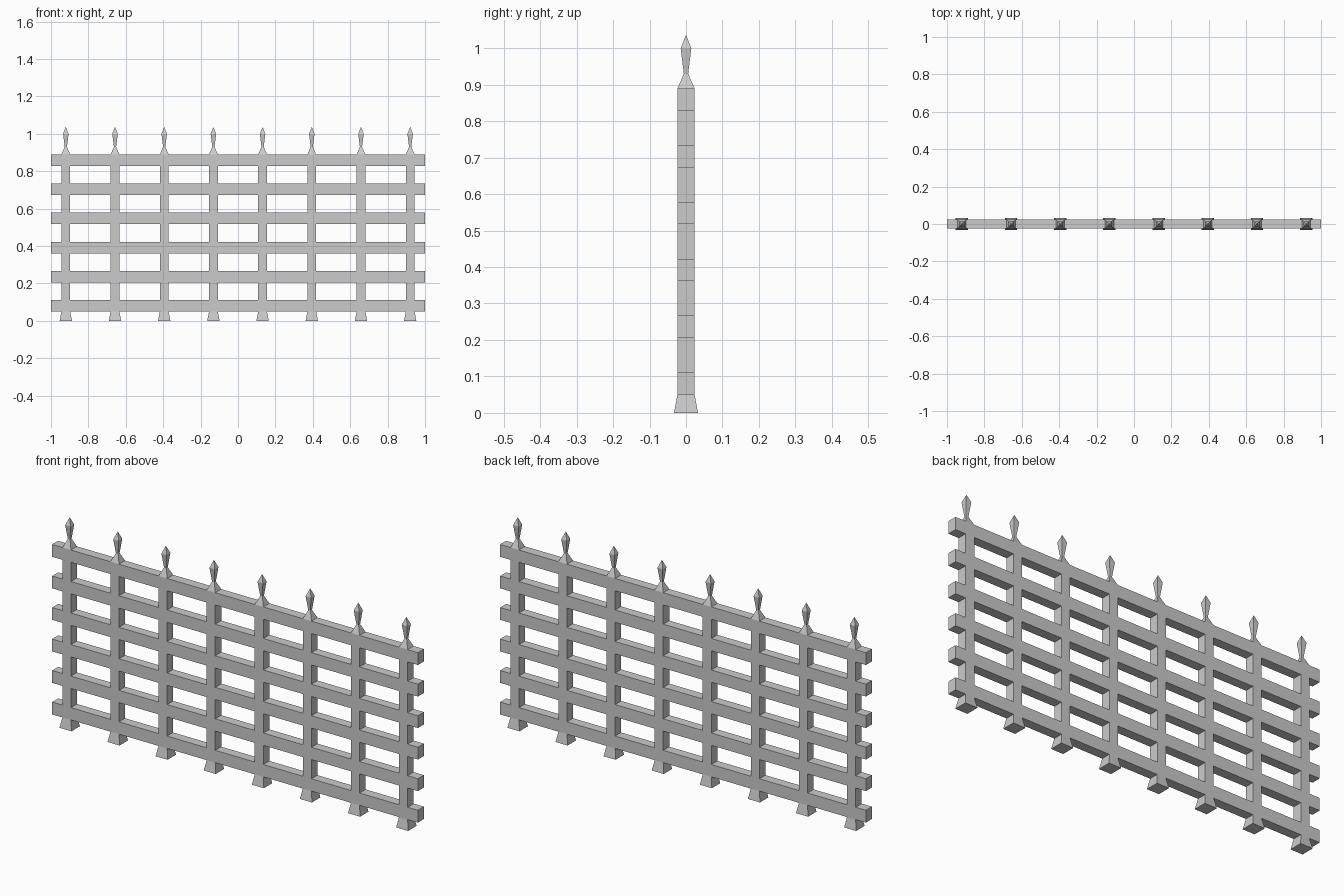
import bpy, bmesh

if "Cube" in bpy.data.objects:
    bpy.data.objects.remove(bpy.data.objects["Cube"])

# One grey metal for the whole fence
metal = bpy.data.materials.new("grey_metal")
metal.diffuse_color = (0.6, 0.6, 0.6, 1)
metal.use_nodes = True
metal.node_tree.nodes["Principled BSDF"].inputs["Base Color"].default_value = metal.diffuse_color


def finish(name, bm):
    bmesh.ops.recalc_face_normals(bm, faces=bm.faces)
    mesh = bpy.data.meshes.new(name)
    bm.to_mesh(mesh)
    bm.free()
    mesh.materials.append(metal)
    obj = bpy.data.objects.new(name, mesh)
    bpy.context.collection.objects.link(obj)
    return obj


def square_loft(name, profile, x):
    """Stack of square sections (height, half width), last one a point."""
    bm = bmesh.new()
    rings = []
    for z, r in profile[:-1]:
        rings.append([bm.verts.new((x + sx * r, sy * r, z))
                      for sx, sy in ((-1, -1), (1, -1), (1, 1), (-1, 1))])
    bm.faces.new(rings[0])
    for a, b in zip(rings, rings[1:]):
        for i in range(4):
            j = (i + 1) % 4
            bm.faces.new((a[i], a[j], b[j], b[i]))
    tip = bm.verts.new((x, 0, profile[-1][0]))
    for i in range(4):
        bm.faces.new((rings[-1][i], rings[-1][(i + 1) % 4], tip))
    return finish(name, bm)


def box(name, half, centre):
    bm = bmesh.new()
    bmesh.ops.create_cube(bm, size=2)
    for v in bm.verts:
        v.co = [c + h * k for c, h, k in zip(centre, half, v.co)]
    return finish(name, bm)


# Posts: flared foot, straight shaft, tapered cap, spear finial
HALF = 0.0235
post_profile = [(0, 0.033), (0.05, HALF), (0.89, HALF),
                (0.93, 0.006), (1.0, 0.0145), (1.037, 0)]
for i in range(8):
    square_loft(f"post_{i + 1}", post_profile, (i - 3.5) * 0.263)

# Horizontal rails, flush with the posts
for i in range(6):
    box(f"rail_{i + 1}", (1.0, HALF, 0.0305), (0, 0, 0.0805 + i * 0.1558))
